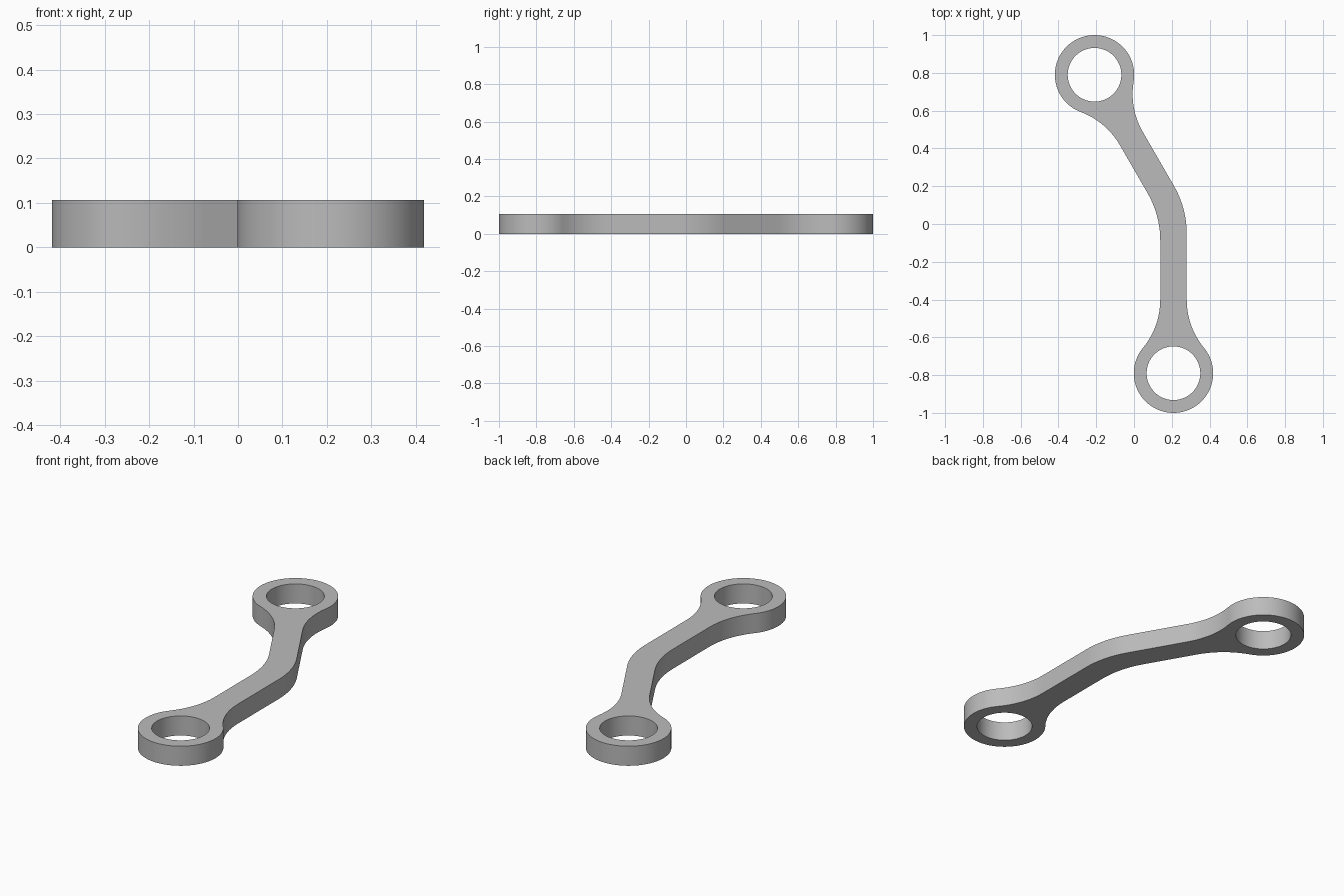
import bpy, bmesh
from math import acos, cos, sin, tan, radians, degrees
from mathutils import Vector

cube = bpy.data.objects.get("Cube")
if cube:
    bpy.data.objects.remove(cube)

HEIGHT = 0.106
RING, HOLE = 0.21, 0.142       # outer and inner ring radii
HALF = 0.07                    # half width of the arm
FILLET, BEND = 0.40, 0.50      # blend radii at the rings and the elbow
TURN = 30                      # elbow angle in degrees
low, high = Vector((0.209, -0.79)), Vector((-0.209, 0.79))
elbow = Vector((low.x, high.y - (low.x - high.x) / tan(radians(TURN))))


def polar(angle, radius=1.0):
    return Vector((cos(radians(angle)), sin(radians(angle)))) * radius


def arc(centre, radius, start, end, step=4):
    n = max(6, round(abs(end - start) / step))
    return [centre + polar(start + (end - start) * i / n, radius) for i in range(n + 1)]


# Tangency between the ring circle and the arm fillet
side = FILLET + HALF
along = ((FILLET + RING) ** 2 - side ** 2) ** 0.5
spread = degrees(acos(along / (FILLET + RING)))
swing = 90 - spread


def ring_end(centre, axis):
    """Fillet, ring and fillet, counter-clockwise; axis points along the arm."""
    first = centre + polar(axis, along) + polar(axis + 90, side)
    last = centre + polar(axis, along) + polar(axis - 90, side)
    return (arc(first, FILLET, axis - 90, axis - 90 - swing)
            + arc(centre, RING, axis + spread, axis + 360 - spread)[1:-1]
            + arc(last, FILLET, axis + 90 + swing, axis + 90))


def elbow_arc(sign):
    """Bend on the outer (+1) or inner (-1) edge of the arm."""
    half = tan(radians(TURN / 2))
    corner = elbow + Vector((HALF, HALF * half)) * sign
    centre = corner - Vector((BEND, BEND * half))
    return arc(centre, BEND, 0, TURN, 3)


outline = (ring_end(low, 90) + elbow_arc(1)
           + ring_end(high, TURN - 90) + elbow_arc(-1)[::-1])
holes = [arc(c, HOLE, 0, 360)[:-1] for c in (low, high)]

# Filled profile with two holes, extruded to thickness
profile = bpy.data.curves.new("link_profile", 'CURVE')
profile.dimensions = '2D'
profile.fill_mode = 'BOTH'
profile.extrude = HEIGHT / 2
for points in [outline] + holes:
    spline = profile.splines.new('POLY')
    spline.points.add(len(points) - 1)
    for target, p in zip(spline.points, points):
        target.co = (p.x, p.y, 0, 1)
    spline.use_cyclic_u = True
helper = bpy.data.objects.new("link_profile", profile)
bpy.context.collection.objects.link(helper)
mesh = bpy.data.meshes.new_from_object(helper)
bpy.data.objects.remove(helper)

# Weld caps to walls and rest the part on the ground
bm = bmesh.new()
bm.from_mesh(mesh)
bmesh.ops.remove_doubles(bm, verts=bm.verts, dist=0.0001)
bmesh.ops.translate(bm, verts=bm.verts, vec=(0, 0, HEIGHT / 2))
bmesh.ops.recalc_face_normals(bm, faces=bm.faces)
bm.to_mesh(mesh)
bm.free()

link = bpy.data.objects.new("bent_link_arm", mesh)
bpy.context.collection.objects.link(link)

# Plain grey metal
grey = bpy.data.materials.new("plain_grey")
grey.use_nodes = True
colour = (0.5, 0.5, 0.5, 1)
grey.diffuse_color = colour
grey.node_tree.nodes["Principled BSDF"].inputs["Base Color"].default_value = colour
mesh.materials.clear()
mesh.materials.append(grey)

bpy.ops.object.select_all(action='DESELECT')
link.select_set(True)
bpy.context.view_layer.objects.active = link
bpy.ops.object.shade_smooth_by_angle(angle=radians(30))
